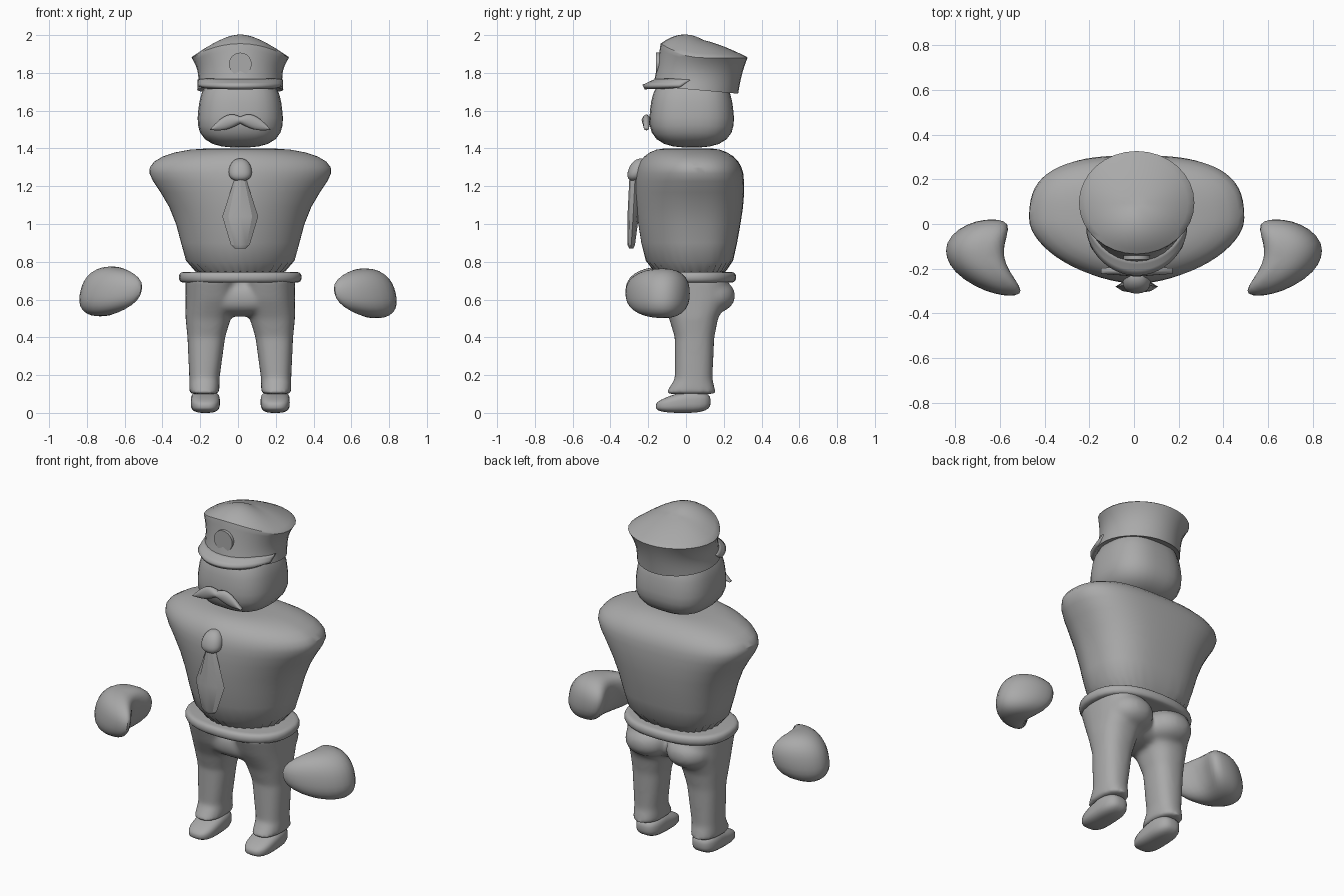
import bpy, bmesh
from math import cos, sin, pi, radians, copysign
from mathutils import Matrix, Vector

cube = bpy.data.objects.get("Cube")
if cube:
    bpy.data.objects.remove(cube)

COLOUR = (0.4, 0.4, 0.4, 1)
grey = bpy.data.materials.new("plain_grey")
grey.use_nodes = True
grey.diffuse_color = COLOUR
grey.node_tree.nodes["Principled BSDF"].inputs["Base Color"].default_value = COLOUR
MIDDLE = 0.012
SEGMENTS = 32


def finish(name, bm, subdivisions=0, crease_angle=40):
    bmesh.ops.recalc_face_normals(bm, faces=bm.faces)
    mesh = bpy.data.meshes.new(name)
    bm.to_mesh(mesh)
    bm.free()
    mesh.materials.append(grey)
    part = bpy.data.objects.new(name, mesh)
    bpy.context.collection.objects.link(part)
    bpy.ops.object.select_all(action="DESELECT")
    part.select_set(True)
    bpy.context.view_layer.objects.active = part
    bpy.ops.object.shade_smooth_by_angle(angle=radians(crease_angle))
    if subdivisions:
        smoother = part.modifiers.new("Subdivision", "SUBSURF")
        smoother.levels = smoother.render_levels = subdivisions
    return part


def skin(bm, rings, closed=True):
    """Join point rings with quads; closed rings also get end caps."""
    rows = [[bm.verts.new(point) for point in ring] for ring in rings]
    count = len(rows[0])
    for lower, upper in zip(rows, rows[1:]):
        for i in range(count if closed else count - 1):
            j = (i + 1) % count
            bm.faces.new((lower[i], lower[j], upper[j], upper[i]))
    if closed:
        bm.faces.new(rows[0])
        bm.faces.new(rows[-1])


def loft(name, rings, subdivisions=0, crease_angle=40):
    bm = bmesh.new()
    skin(bm, rings)
    return finish(name, bm, subdivisions, crease_angle)


def oval(width, front, back, z, centre=MIDDLE, power=2, back_power=None,
         segments=SEGMENTS, tilt=0, peak=0):
    """Level ring; tilt lowers its back, peak lifts its front."""
    points = []
    for i in range(segments):
        c, s = cos(2 * pi * i / segments), sin(2 * pi * i / segments)
        exponent = 2 / (back_power if back_power and s > 0 else power)
        points.append((centre + width * copysign(abs(c) ** exponent, c),
                       (front + back) / 2 + (back - front) / 2 * copysign(abs(s) ** exponent, s),
                       z - tilt * s + peak * max(0, -s) ** 2))
    return points


def block(bm, power, place):
    """Rounded block: a sphere pushed towards a cube, then placed by a rule."""
    ball = bmesh.ops.create_uvsphere(bm, u_segments=SEGMENTS, v_segments=SEGMENTS // 2, radius=1)
    for vert in ball["verts"]:
        size = sum(abs(value) ** power for value in vert.co) ** (1 / power)
        vert.co = place(vert.co / size)


def placed(centre, half_size):
    return lambda p: Vector(centre) + p * Vector(half_size)


def add_block(name, power, place):
    bm = bmesh.new()
    block(bm, power, place)
    return finish(name, bm)


# Torso: broad shoulders tapering to the waist
torso_stations = [
    (0.1, -0.08, 0.1, 1.4), (0.27, -0.16, 0.18, 1.4), (0.43, -0.23, 0.26, 1.36),
    (0.495, -0.26, 0.3, 1.3), (0.48, -0.27, 0.31, 1.24), (0.37, -0.27, 0.31, 1.1),
    (0.31, -0.24, 0.27, 0.9), (0.28, -0.2, 0.24, 0.7)]
loft("torso", [oval(*station, power=1.75, back_power=2.8) for station in torso_stations], 1, 60)

# Belt: rounded band
belt_rings = []
for i in range(9):
    across, rise = cos(pi * i / 8 - pi / 2), sin(pi * i / 8 - pi / 2)
    bulge = 0.03 * across ** 0.6 if across > 0 else 0
    belt_rings.append(oval(0.295 + bulge, -0.185 - bulge, 0.235 + bulge, 0.718 + 0.028 * rise, power=2.3))
loft("belt", belt_rings)

# Trousers: legs, seat and pelvis fused together
bm = bmesh.new()
leg_stations = [(0.08, -0.11, 0.16, 0.1, 0.19), (0.08, -0.06, 0.14, 0.18, 0.19),
                (0.1, -0.06, 0.15, 0.4, 0.18), (0.12, -0.09, 0.17, 0.5, 0.17),
                (0.14, -0.14, 0.22, 0.6, 0.15), (0.14, -0.18, 0.22, 0.71, 0.15)]
for side in (-1, 1):
    skin(bm, [oval(*station, centre=MIDDLE + side * offset, power=2.4)
              for *station, offset in leg_stations])
    block(bm, 2.2, placed((MIDDLE + side * 0.135, 0.1, 0.62), (0.14, 0.16, 0.1)))
block(bm, 2.5, placed((MIDDLE, 0.02, 0.61), (0.26, 0.15, 0.1)))
trousers = finish("trousers", bm)
fuse = trousers.modifiers.new("Fuse", "REMESH")
fuse.mode, fuse.voxel_size, fuse.use_smooth_shade = "VOXEL", 0.012, True
soften = trousers.modifiers.new("Soften", "SMOOTH")
soften.factor, soften.iterations = 0.5, 12


# Shoes: blocks whose tops slope down to the toe
def place_shoe(p, side):
    slope = 1 - 0.35 * max(0, 0.2 - p.y)
    return Vector((MIDDLE + side * 0.185 + 0.077 * p.x, 0.145 * p.y - 0.015, 0.06 * (1 + p.z) * slope))


# Hands: cupped mitts, hollow on the palm and curling forward
def place_hand(p, side):
    curl = 0.695 + 0.04 * p.y - 0.1 * p.y ** 2
    palm = 0.03 * max(0, -p.x) ** 3 * (1 - p.y ** 2)
    x = curl + (0.135 + 0.01 * p.y) * p.x + palm - 0.03 * p.z
    return Vector((side * x, 0.17 * p.y - 0.15, 0.638 - 0.005 * side + 0.13 * p.z * (1 + 0.1 * p.y)))


for label, side in (("right", -1), ("left", 1)):
    add_block(label + "_shoe", 3, lambda p: place_shoe(p, side))
    add_block(label + "_hand", 2.4, lambda p: place_hand(p, side))

# Head: rounded block, narrower at the top
add_block("head", 2.8, lambda p: Vector((
    MIDDLE + 0.222 * p.x * (1 - 0.1 * p.z), 0.03 + 0.22 * p.y * (1 - 0.1 * p.z), 1.605 + 0.2 * p.z)))

# Cap: flared band with a rolled lower edge, below a crown that peaks at the front
cap_rings = [oval(0.2, -0.15, 0.25, 1.72, tilt=0.02)]
for i in range(13):
    t = i / 12
    middle = 0.05 + 0.04 * t
    flare = 0.03 * t ** 3 - 0.008 * sin(pi * t)
    cap_rings.append(oval(0.228 + flare, middle - 0.226, middle + 0.226 + flare / 3, 1.71 + 0.17 * t,
                          tilt=0.02 * (1 - t), peak=0.065 * t * t))
for i in range(10):
    k = 1 - i / 10
    cap_rings.append(oval(0.255 * k, 0.09 - 0.224 * k, 0.09 + 0.23 * k, 1.975 - 0.09 * k * k,
                          tilt=0.06 * k * (1 - k), peak=0.07 * k))
loft("cap", cap_rings, crease_angle=35)

# Cap brim: thickened crescent
bm = bmesh.new()
crescent = []
for step in range(4):
    t = step / 3
    crescent.append([(MIDDLE + 0.215 * cos(angle), 0.05 * (1 - t) + (0.2 + 0.025 * t) * sin(angle), 1.76 - 0.035 * t)
                     for angle in (radians(188 + 164 * i / SEGMENTS) for i in range(SEGMENTS + 1))])
skin(bm, crescent, closed=False)
brim = finish("cap_brim", bm)
thickness = brim.modifiers.new("Thickness", "SOLIDIFY")
thickness.thickness, thickness.offset = 0.026, 0

# Cap badge: round disc facing forward
bm = bmesh.new()
bmesh.ops.create_cone(bm, cap_ends=True, segments=SEGMENTS, radius1=0.06, radius2=0.06, depth=0.05,
                      matrix=Matrix.Translation((MIDDLE, -0.133, 1.847)) @ Matrix.Rotation(pi / 2, 4, "X"))
finish("cap_badge", bm)

# Moustache: two drooping lobes with pointed tips
moustache_rings = []
for i in range(-12, 13):
    t = abs(i) / 12
    height = 0.035 * sin(pi * (0.15 + 0.85 * t)) + 0.002
    level = 1.5 + 0.05 * cos(pi * t / 2)
    moustache_rings.append([(MIDDLE + 0.16 * i / 12, -0.21 + 0.025 * cos(turn) * (1 - t / 2),
                             level + height * sin(turn))
                            for turn in (2 * pi * j / 16 for j in range(16))])
loft("moustache", moustache_rings)

# Tie: faceted blade under a rounded knot that narrows upwards
blade_stations = [(0.03, -0.3, -0.24, 1.24), (0.095, -0.31, -0.25, 1.04),
                  (0.05, -0.31, -0.27, 0.89), (0.03, -0.3, -0.28, 0.87)]
loft("tie_blade", [oval(*station, power=1.7, segments=8) for station in blade_stations], crease_angle=25)
add_block("tie_knot", 2.3, lambda p: Vector((
    MIDDLE + 0.06 * p.x * (1 - 0.15 * p.z), -0.255 + 0.05 * p.y + 0.02 * p.z, 1.287 + 0.06 * p.z)))
